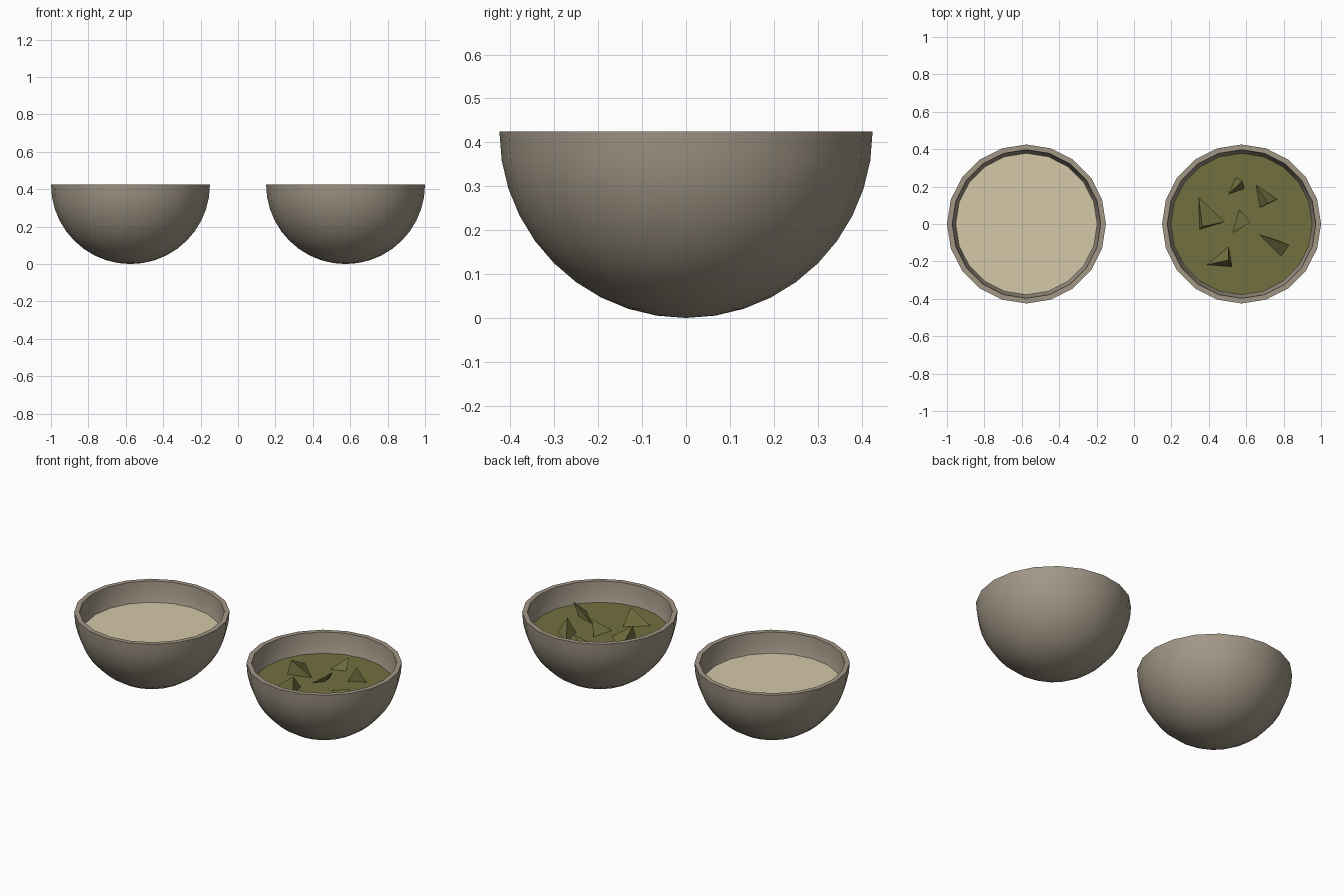
import bpy, bmesh, math
from mathutils import Vector

if "Cube" in bpy.data.objects:
    bpy.data.objects.remove(bpy.data.objects["Cube"])

SIDES, R, INNER, CX = 20, 0.425, 0.397, 0.575
FILL_R, FILL_Z = 0.379, 0.305


def material(name, rgb):
    m = bpy.data.materials.new(name)
    m.diffuse_color = (*rgb, 1)
    m.use_nodes = True
    m.node_tree.nodes["Principled BSDF"].inputs["Base Color"].default_value = m.diffuse_color
    return m


def finish(bm, name, mat, loc, smooth=False):
    bmesh.ops.remove_doubles(bm, verts=bm.verts, dist=0.0005)
    bmesh.ops.recalc_face_normals(bm, faces=bm.faces)
    mesh = bpy.data.meshes.new(name)
    bm.to_mesh(mesh)
    bm.free()
    ob = bpy.data.objects.new(name, mesh)
    ob.location = loc
    mesh.materials.append(mat)
    bpy.context.collection.objects.link(ob)
    if smooth:
        bpy.ops.object.select_all(action='DESELECT')
        ob.select_set(True)
        bpy.context.view_layer.objects.active = ob
        bpy.ops.object.shade_smooth_by_angle(angle=math.radians(35))
    return ob


def bowl(name, x):
    # outer quarter arc up, inner quarter arc back down, spun round z
    arc = [math.radians(9 * i) for i in range(11)]
    pts = [(R * math.sin(a), R - R * math.cos(a)) for a in arc]
    pts += [(INNER * math.sin(a), R - INNER * math.cos(a)) for a in reversed(arc)]
    bm = bmesh.new()
    vs = [bm.verts.new((r, 0, z)) for r, z in pts]
    es = [bm.edges.new(p) for p in zip(vs, vs[1:])]
    bmesh.ops.spin(bm, geom=vs + es, cent=(0, 0, 0), axis=(0, 0, 1),
                   angle=math.tau, steps=SIDES, use_merge=False)
    finish(bm, name, clay, (x, 0, 0), True)


def filling(name, x, mat):
    bm = bmesh.new()
    bm.faces.new([bm.verts.new((FILL_R * math.cos(math.tau * i / SIDES),
                                FILL_R * math.sin(math.tau * i / SIDES), 0))
                  for i in range(SIDES)])
    ob = finish(bm, name, mat, (x, 0, FILL_Z))
    if ob.data.polygons[0].normal.z < 0:
        ob.data.flip_normals()


def chunk(name, x, base, tip):
    # pointed three-sided piece poking out of the filling
    bm = bmesh.new()
    vs = [bm.verts.new((*p, -0.004)) for p in base] + [bm.verts.new(tip)]
    for a, b, c in ((0, 1, 2), (0, 1, 3), (1, 2, 3), (2, 0, 3)):
        bm.faces.new((vs[a], vs[b], vs[c]))
    finish(bm, name, olive, (x, 0, FILL_Z))


clay = material("clay", (0.36, 0.31, 0.24))
cream = material("cream", (0.66, 0.58, 0.39))
olive = material("olive", (0.17, 0.16, 0.05))

# Bowls and their contents
bowl("left_bowl", -CX)
bowl("right_bowl", CX)
filling("left_filling", -CX, cream)
filling("right_filling", CX, olive)

# Chunks: three base points and a raised tip, relative to the bowl centre
chunks = [
    (((-.23, .149), (-.085, .013), (-.225, -.03)), (-.21, -.015, .085)),
    (((-.032, .251), (-.075, .155), (.016, .187)), (.005, .23, .065)),
    (((.075, .214), (.192, .134), (.096, .086)), (.14, .11, .088)),
    (((-.016, .08), (-.005, .015), (-.053, -.05)), (.05, .01, .07)),
    (((.085, -.053), (.2, -.09), (.208, -.176)), (.257, -.112, .07)),
    (((-.19, -.219), (-.07, -.118), (-.05, -.23)), (-.07, -.193, .09)),
]
for i, (base, tip) in enumerate(chunks):
    chunk(f"chunk_{i + 1}", CX, base, tip)
